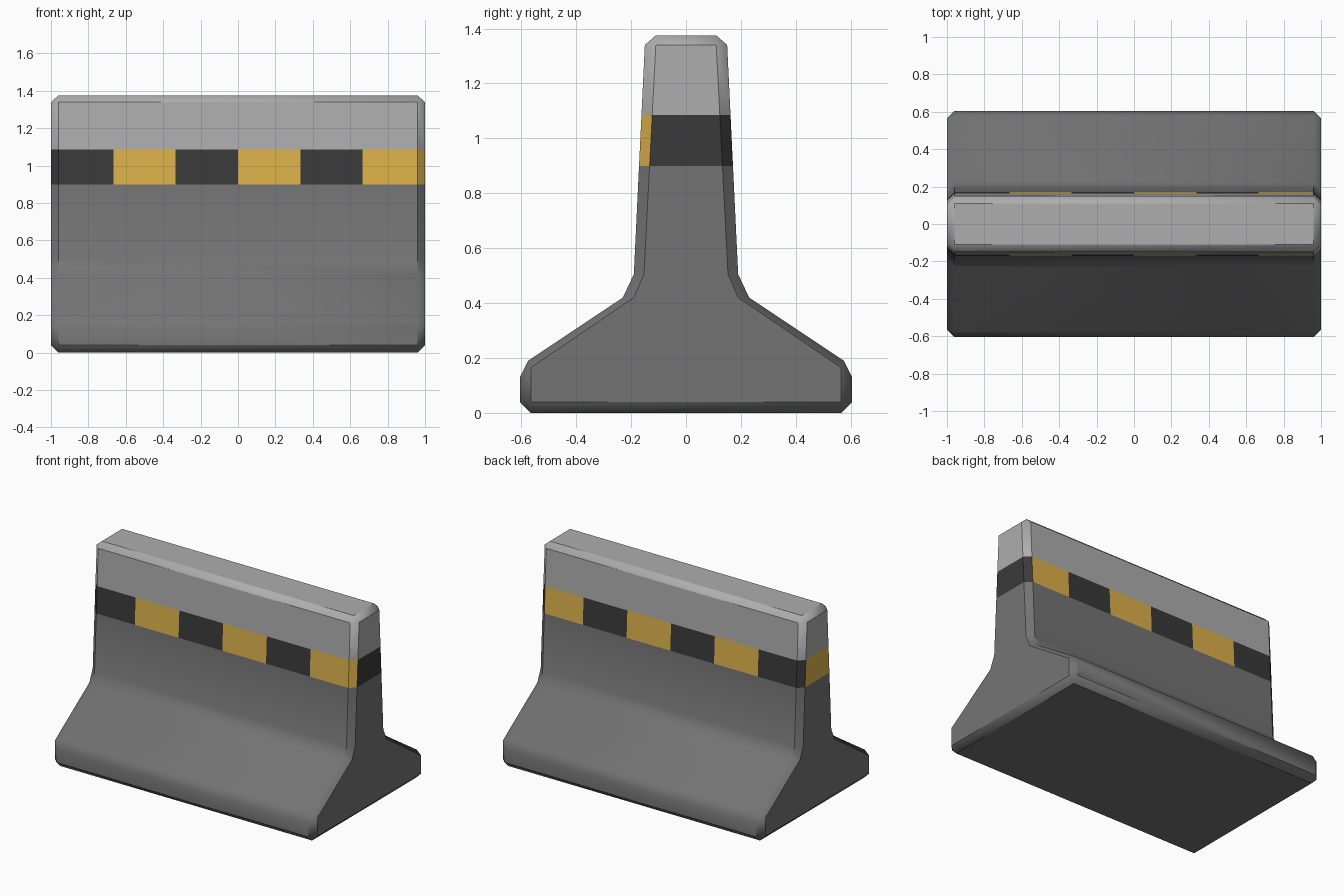
import bpy, bmesh, math

if "Cube" in bpy.data.objects:
    bpy.data.objects.remove(bpy.data.objects["Cube"])

def material(name, rgb):
    m = bpy.data.materials.new(name)
    m.diffuse_color = (*rgb, 1)
    m.use_nodes = True
    m.node_tree.nodes["Principled BSDF"].inputs["Base Color"].default_value = m.diffuse_color
    return m

GREY, LIGHT, BLACK, YELLOW = range(4)
materials = [material("concrete_grey", (0.175, 0.175, 0.175)),
             material("light_grey", (0.42, 0.42, 0.42)),
             material("stripe_black", (0.042, 0.042, 0.042)),
             material("stripe_yellow", (0.72, 0.44, 0.07))]

# Half cross-sections (y, z): full body, and the inset end face
body = [(.565, 0), (.605, .04), (.605, .13), (.575, .19),
        (.23, .42), (.19, .505), (.15, 1.34), (.11, 1.375)]
end = [(.565, .04), (.565, .04), (.565, .165), (.565, .165),
       (.19, .42), (.153, .505), (.11, 1.34), (.11, 1.34)]

bm = bmesh.new()

def ring(x, half):
    pts = half + [(-y, z) for y, z in reversed(half)]
    return [bm.verts.new((x, y, z)) for y, z in pts]

# Barrier body with chamfered ends
rings = [ring(-1, end), ring(-.96, body), ring(.96, body), ring(1, end)]
for a, b in zip(rings, rings[1:]):
    n = len(a)
    for i in range(n):
        j = (i + 1) % n
        bm.faces.new((a[i], a[j], b[j], b[i]))
bm.faces.new(rings[0])
bm.faces.new(rings[-1])
bmesh.ops.remove_doubles(bm, verts=bm.verts[:], dist=0.0005)

# Cut the stripe band, then its blocks
Z0, Z1 = .90, 1.085

def cut(faces, co, no):
    geom = set(faces)
    for f in faces:
        geom.update(f.edges)
        geom.update(f.verts)
    bmesh.ops.bisect_plane(bm, geom=list(geom), plane_co=co, plane_no=no, dist=1e-5)

def in_band(f):
    return Z0 < f.calc_center_median().z < Z1 and all(
        Z0 - .001 < v.co.z < Z1 + .001 for v in f.verts)

for z in (Z0, Z1):
    cut(bm.faces[:], (0, 0, z), (0, 0, 1))
for k in range(-2, 3):
    cut([f for f in bm.faces if in_band(f)], (k / 3, 0, 0), (1, 0, 0))
bmesh.ops.recalc_face_normals(bm, faces=bm.faces[:])

# Colours by height and block position
for f in bm.faces:
    c = f.calc_center_median()
    if in_band(f):
        yellow = math.floor((c.x + 1) * 3) % 2 == 1
        if c.x > .965:
            yellow = c.y < -.1
        elif c.x < -.995:
            yellow = True
        f.material_index = YELLOW if yellow else BLACK
    else:
        f.material_index = LIGHT if c.z > Z1 else GREY

mesh = bpy.data.meshes.new("road_barrier")
bm.to_mesh(mesh)
bm.free()
for m in materials:
    mesh.materials.append(m)
obj = bpy.data.objects.new("road_barrier", mesh)
bpy.context.collection.objects.link(obj)
bpy.context.view_layer.objects.active = obj
obj.select_set(True)
bpy.ops.object.shade_smooth_by_angle(angle=math.radians(40))
